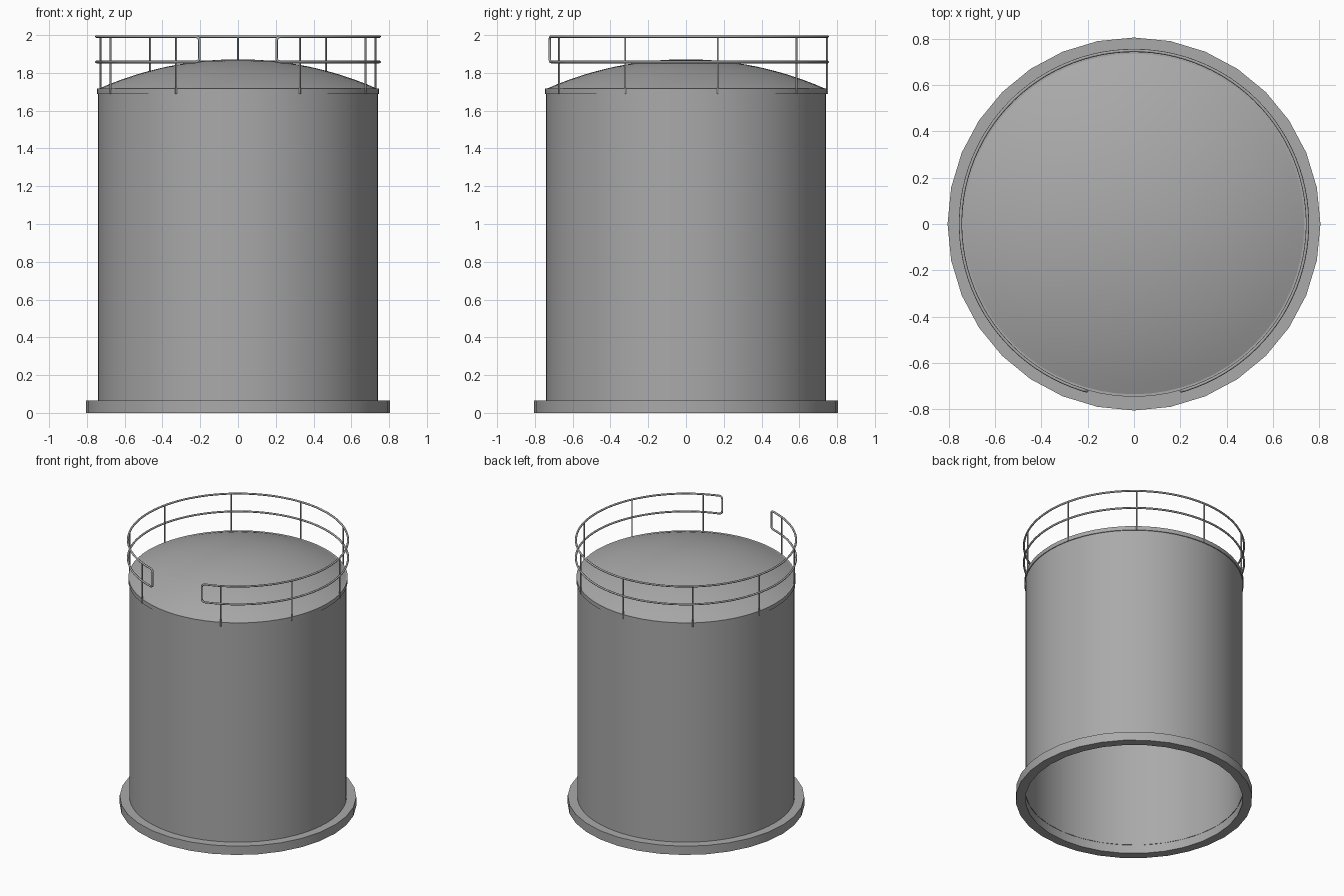
import bpy, bmesh, math
from math import sin, cos, pi

if "Cube" in bpy.data.objects:
    bpy.data.objects.remove(bpy.data.objects["Cube"])


def material(name, v):
    m = bpy.data.materials.new(name)
    m.diffuse_color = (v, v, v, 1)
    m.use_nodes = True
    m.node_tree.nodes["Principled BSDF"].inputs["Base Color"].default_value = m.diffuse_color
    return m


steel = material("grey_steel", 0.4)


def finish(ob, angle=30):
    ob.data.materials.append(steel)
    bpy.ops.object.select_all(action='DESELECT')
    ob.select_set(True)
    bpy.context.view_layer.objects.active = ob
    bpy.ops.object.shade_smooth_by_angle(angle=math.radians(angle))


def lathe(name, profile, seg, closed=False):
    """Spin an (r, z) profile around z."""
    bm = bmesh.new()
    rings = []
    for r, z in profile:
        if r == 0:
            rings.append([bm.verts.new((0, 0, z))] * seg)
        else:
            rings.append([bm.verts.new((r * cos(2 * pi * i / seg), r * sin(2 * pi * i / seg), z))
                          for i in range(seg)])
    pairs = list(zip(rings, rings[1:])) + ([(rings[-1], rings[0])] if closed else [])
    for a, b in pairs:
        for i in range(seg):
            j = (i + 1) % seg
            bm.faces.new(list(dict.fromkeys((a[i], a[j], b[j], b[i]))))
    me = bpy.data.meshes.new(name)
    bm.to_mesh(me)
    bm.free()
    ob = bpy.data.objects.new(name, me)
    bpy.context.collection.objects.link(ob)
    finish(ob)
    return ob


# foundation ring, open in the middle
lathe("base_ring", [(0.74, 0), (0.806, 0), (0.806, 0.066), (0.74, 0.066)], 32)

# tank wall, open at the bottom
lathe("tank_wall", [(0.741, 0), (0.741, 1.69)], 64)

# thin lip around the top of the wall
lathe("top_rim", [(0.741, 1.687), (0.747, 1.687), (0.747, 1.717), (0.736, 1.717)], 64)

# domed roof: spherical cap
R, RISE = 0.736, 0.155
SPH = (R * R + RISE * RISE) / (2 * RISE)
A = math.asin(R / SPH)
N = 12
lathe("domed_roof", [(SPH * sin(A * (N - i) / N) if i < N else 0,
                      1.717 + RISE - SPH * (1 - cos(A * (N - i) / N))) for i in range(N + 1)], 64)

# guard rail: one closed tube, top and middle rails joined by rounded ends at the front gap
RAIL, ZT, ZM, CR = 0.75, 1.992, 1.858, 0.022
gap = math.asin(0.204 / RAIL)
path = []
for side in (1, -1):
    start = gap if side == 1 else 2 * pi - gap
    for zc, a0 in ((ZM, 1.5 * pi), (ZT, pi)) if side == 1 else ((ZT, 0.5 * pi), (ZM, 0)):
        zc += CR if zc == ZM else -CR
        for k in range(6):
            a = a0 - (k / 5) * pi / 2
            path.append((start + (side * CR + CR * cos(a)) / RAIL, zc + CR * sin(a)))
    # long arc to the other side of the gap
    lo, hi = gap + CR / RAIL, 2 * pi - gap - CR / RAIL
    for k in range(1, 96):
        f = k / 96
        path.append((lo + (hi - lo) * f, ZT) if side == 1 else (hi - (hi - lo) * f, ZM))


def tube(name, pts, radius, cyclic):
    cu = bpy.data.curves.new(name, 'CURVE')
    cu.dimensions = '3D'
    cu.bevel_depth = radius
    cu.bevel_resolution = 2
    cu.use_fill_caps = True
    sp = cu.splines.new('POLY')
    sp.points.add(len(pts) - 1)
    for p, c in zip(sp.points, pts):
        p.co = (*c, 1)
    sp.use_cyclic_u = cyclic
    ob = bpy.data.objects.new(name, cu)
    bpy.context.collection.objects.link(ob)
    bpy.ops.object.select_all(action='DESELECT')
    ob.select_set(True)
    bpy.context.view_layer.objects.active = ob
    bpy.ops.object.convert(target='MESH')
    finish(bpy.context.view_layer.objects.active, 50)


fixed = []
for t, z in path:
    fixed.append((RAIL * sin(t), -RAIL * cos(t), z))
tube("guard_rail", fixed, 0.007, True)

# nine posts, evenly spaced from the back
for i in range(-4, 5):
    t = math.radians(38.5 * i)
    x, y = 0.747 * sin(t), 0.747 * cos(t)
    tube(f"rail_post_{i + 5}", [(x, y, 1.687), (x, y, ZT)], 0.005, False)
